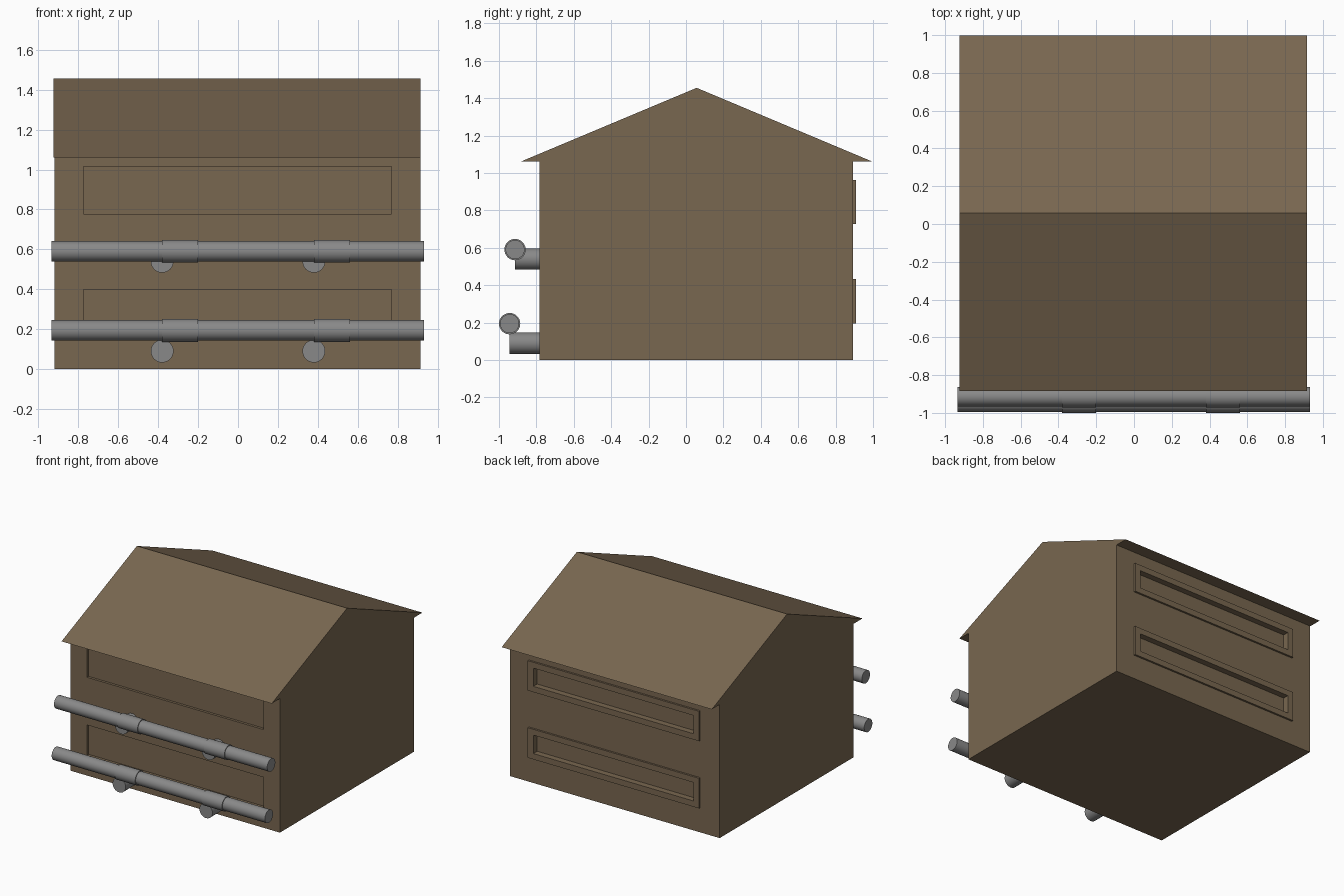
import bpy, bmesh, math
from mathutils import Matrix

if "Cube" in bpy.data.objects:
    bpy.data.objects.remove(bpy.data.objects["Cube"])


def material(name, rgb):
    m = bpy.data.materials.new(name)
    m.diffuse_color = (*rgb, 1)
    m.use_nodes = True
    m.node_tree.nodes["Principled BSDF"].inputs["Base Color"].default_value = m.diffuse_color
    return m


BROWN = material("brown siding", (0.19, 0.135, 0.08))
GREY = material("grey metal", (0.25, 0.25, 0.25))


def finish(name, bm, mat):
    bmesh.ops.recalc_face_normals(bm, faces=bm.faces)
    mesh = bpy.data.meshes.new(name)
    bm.to_mesh(mesh)
    bm.free()
    mesh.materials.append(mat)
    ob = bpy.data.objects.new(name, mesh)
    bpy.context.collection.objects.link(ob)
    return ob


def boxes(name, spans, mat):
    """One object from several (x0, x1, y0, y1, z0, z1) boxes."""
    bm = bmesh.new()
    for x0, x1, y0, y1, z0, z1 in spans:
        place = Matrix.Translation(((x0 + x1) / 2, (y0 + y1) / 2, (z0 + z1) / 2))
        bmesh.ops.create_cube(bm, size=1, matrix=place @ Matrix.Diagonal((x1 - x0, y1 - y0, z1 - z0, 1)))
    return finish(name, bm, mat)


def cylinder(name, centre, radius, length, axis):
    bm = bmesh.new()
    turn = Matrix.Rotation(math.pi / 2, 4, "Y" if axis == "x" else "X")
    bmesh.ops.create_cone(bm, cap_ends=True, segments=32, radius1=radius, radius2=radius,
                          depth=length, matrix=Matrix.Translation(centre) @ turn)
    ob = finish(name, bm, GREY)
    bpy.ops.object.select_all(action="DESELECT")
    ob.select_set(True)
    bpy.context.view_layer.objects.active = ob
    bpy.ops.object.shade_smooth_by_angle(angle=math.radians(40))


def cut(ob, cutter):
    mod = ob.modifiers.new("opening", "BOOLEAN")
    mod.operation, mod.solver, mod.object = "DIFFERENCE", "EXACT", cutter
    bpy.context.view_layer.objects.active = ob
    bpy.ops.object.modifier_apply(modifier=mod.name)


# Walls and the raised window frames on the back
walls = boxes("walls", [(-0.92, 0.915, -0.783, 0.893, 0, 1.06)], BROWN)
frame_heights = [(0.195, 0.433), (0.727, 0.963)]
frames = [boxes("back_frame", [(-0.75, 0.75, 0.88, 0.908, a, b)], BROWN) for a, b in frame_heights]

# Shallow front panels and back openings
front_cutter = boxes("front_panel_cutter",
                     [(-0.773, 0.77, -0.9, -0.763, a, b) for a, b in ((0.16, 0.4), (0.777, 1.015))], BROWN)
back_cutter = boxes("back_opening_cutter",
                    [(-0.70, 0.70, 0.86, 1.1, a + 0.046, b - 0.046) for a, b in frame_heights], BROWN)
cut(walls, front_cutter)
for ob in [walls] + frames:
    cut(ob, back_cutter)
for cutter in (front_cutter, back_cutter):
    bpy.data.objects.remove(cutter)

# Solid gable roof
bm = bmesh.new()
gable = bm.faces.new([bm.verts.new((-0.925, y, z)) for y, z in ((-0.885, 1.06), (0.998, 1.06), (0.057, 1.455))])
side = bmesh.ops.extrude_face_region(bm, geom=[gable])["geom"]
bmesh.ops.translate(bm, vec=(1.84, 0, 0), verts=[v for v in side if isinstance(v, bmesh.types.BMVert)])
finish("roof", bm, BROWN)

# Two front pipes, each with two collars and two wall stubs
for label, y, z, stub_z in (("lower", -0.943, 0.194, 0.09), ("upper", -0.914, 0.59, 0.54)):
    cylinder(label + "_pipe", (-0.002, y, z), 0.051, 1.866, "x")
    for x in (-0.38, 0.38):
        cylinder(label + "_collar", (x + 0.09, y, z), 0.057, 0.18, "x")
        cylinder(label + "_stub", (x, (y - 0.77) / 2, stub_z), 0.057, -0.77 - y, "y")
